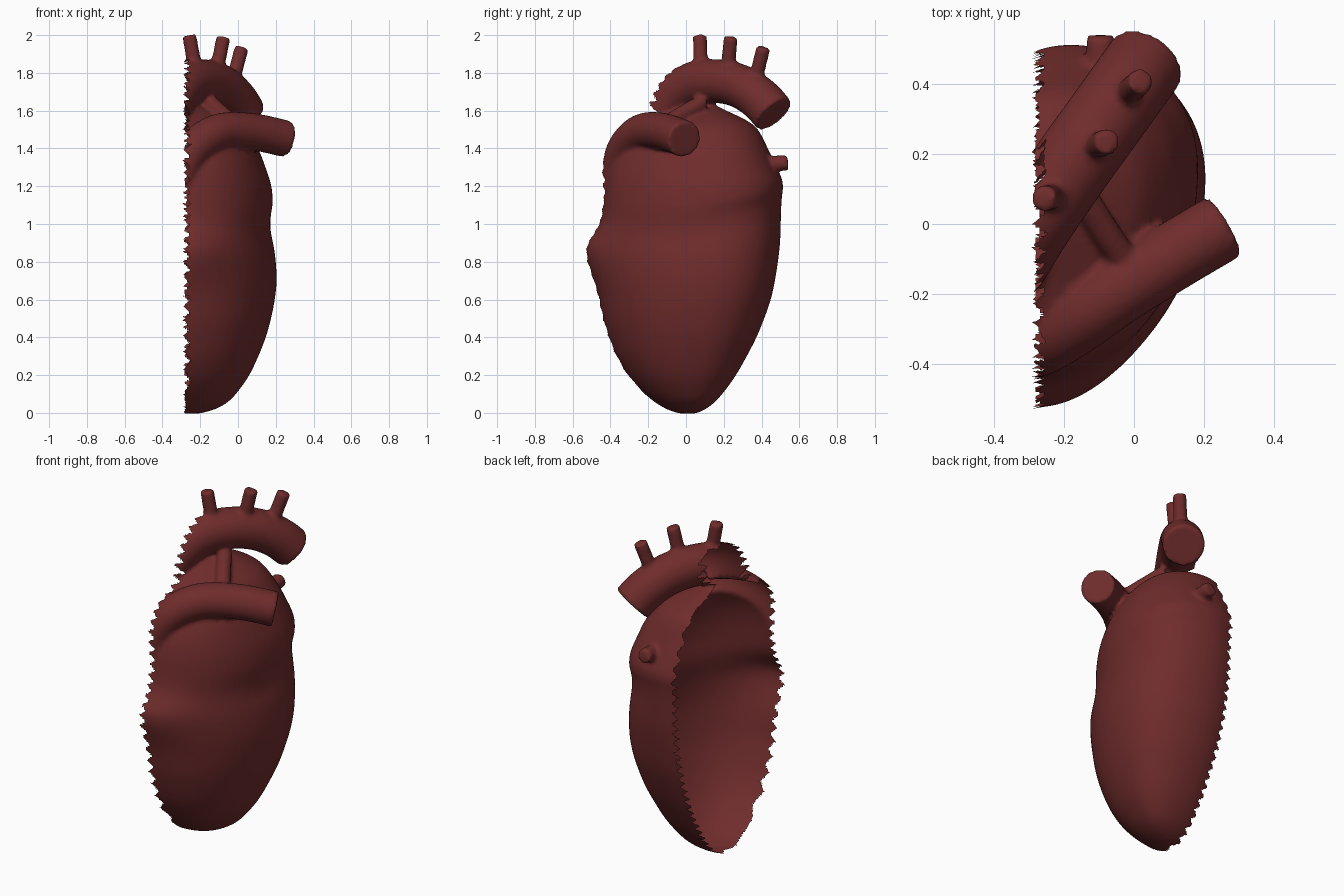
import bpy, bmesh, math
from mathutils import Vector

if "Cube" in bpy.data.objects:
    bpy.data.objects.remove(bpy.data.objects["Cube"])

CUT = -0.27          # plane where the model is left open


def spline(points, steps):
    """Catmull-Rom through the points (any dimension)."""
    out, n = [], len(points)
    for i in range(n - 1):
        p = [points[max(0, min(n - 1, i + k))] for k in (-1, 0, 1, 2)]
        for j in range(steps):
            t = j / steps
            out.append([0.5 * (2 * b + (c - a) * t + (2 * a - 5 * b + 4 * c - d) * t * t
                               + (3 * b - a - 3 * c + d) * t ** 3)
                        for a, b, c, d in zip(*p)])
    out.append(list(points[-1]))
    return out


def loft(bm, rings):
    """Closed skin over a list of rings, capped at both ends."""
    vs = [[bm.verts.new(p) for p in r] for r in rings]
    n = len(vs[0])
    for a, b in zip(vs, vs[1:]):
        for i in range(n):
            bm.faces.new((a[i], a[(i + 1) % n], b[(i + 1) % n], b[i]))
    bm.faces.new(vs[0][::-1])
    bm.faces.new(vs[-1])


def tube(bm, points, radius, sides=24):
    path = [Vector(p) for p in spline(points, 8)]
    rings = []
    for i, p in enumerate(path):
        d = path[min(i + 1, len(path) - 1)] - path[max(i - 1, 0)]
        q = d.to_track_quat('Z', 'Y')
        rings.append([p + q @ Vector((radius * math.cos(2 * math.pi * k / sides),
                                      radius * math.sin(2 * math.pi * k / sides), 0))
                      for k in range(sides)])
    loft(bm, rings)


bm = bmesh.new()

# Heart body: height, widest x, front y, back y
rows = [(-0.003, -0.2, -.03, .05), (.02, -.12, -.1, .1), (.06, -.05, -.165, .15),
        (.12, .005, -.235, .2), (.2, .06, -.305, .255), (.3, .108, -.365, .31),
        (.4, .147, -.405, .36), (.5, .175, -.435, .4), (.6, .195, -.45, .435),
        (.7, .205, -.46, .46), (.8, .198, -.468, .48), (.86, .187, -.468, .485),
        (.92, .174, -.46, .487), (.98, .171, -.45, .49), (1.04, .178, -.443, .493),
        (1.1, .184, -.437, .497), (1.2, .175, -.425, .495), (1.3, .145, -.4, .465),
        (1.4, .105, -.35, .42), (1.5, .035, -.28, .37), (1.55, -.03, -.18, .31),
        (1.595, -.12, -.08, .22), (1.63, -.2, 0, .15)]
rings = []
for z, xm, yf, yb in spline(rows, 3):
    w = xm - CUT
    s = 0.3 * w                       # section leans towards the back
    D = yb - yf
    h = (D * D - s * s) / (2 * D)
    bump = 0.058 * math.exp(-((z - .87) / (.1 if z > .87 else .19)) ** 2)
    ring = []
    for k in range(72):
        t = 2 * math.pi * k / 72
        sn, cs = math.sin(t), math.cos(t)
        y = yf + h + h * sn + s * cs
        y += 0.05 * w * max(0, sn) ** 12 - bump * max(0, -sn) ** 6
        # fuller front right shoulder
        y -= 0.24 * w * max(0, -sn) * max(0, cs)
        # groove climbs towards the back
        lift = 0.27 * max(y, 0) * math.exp(-((z - .95) / .2) ** 2)
        ring.append((CUT + w * cs, y, z + lift))
    rings.append(ring)
loft(bm, rings)

# Aortic arch
tube(bm, [(.035, .465, 1.58), (-.015, .395, 1.658), (-.087, .295, 1.725), (-.17, .18, 1.755),
          (-.257, .055, 1.748), (-.325, -.05, 1.69), (-.38, -.14, 1.57), (-.41, -.185, 1.43)], .116)
# Pulmonary trunk
tube(bm, [(.256, -.008, 1.45), (.1, -.1, 1.485), (-.05, -.195, 1.495), (-.15, -.265, 1.465),
          (-.25, -.328, 1.38), (-.31, -.35, 1.25), (-.34, -.35, 1.1)], .098)
# Three arch branches
for base, tip in (((-.045, .35, 1.69), (.02, .41, 1.935)),
                  ((-.125, .215, 1.75), (-.077, .237, 1.99)),
                  ((-.215, .08, 1.75), (-.258, .073, 1.999))):
    tube(bm, [base, tip], .038)
# Ligament between arch and trunk, and the vein stub at the back
tube(bm, [(-.03, -.1, 1.535), (-.09, -.01, 1.59), (-.15, .09, 1.645)], .042)
tube(bm, [(-.095, .38, 1.315), (-.095, .54, 1.325)], .042)

bmesh.ops.recalc_face_normals(bm, faces=bm.faces)
mesh = bpy.data.meshes.new("heart_solid")
bm.to_mesh(mesh)
bm.free()
heart = bpy.data.objects.new("heart_half", mesh)
bpy.context.collection.objects.link(heart)

# Fuse the parts and soften the joins
rm = heart.modifiers.new("fuse", 'REMESH')
rm.mode = 'VOXEL'
rm.voxel_size = 0.012
sm = heart.modifiers.new("soften", 'SMOOTH')
sm.factor = 0.5
sm.iterations = 6
bpy.context.view_layer.update()
dg = bpy.context.evaluated_depsgraph_get()
fused = bpy.data.meshes.new_from_object(heart.evaluated_get(dg))
heart.modifiers.clear()


def outside(p):
    """Left of the toothed cut; the branch tip above the arch stays whole."""
    tooth = abs(((p.z + 0.6 * p.y) / 0.065) % 1.0 - 0.5) * 2
    return p.z < 1.87 and p.x < CUT + 0.035 * (tooth - 0.5)


# Open the left side with a ragged edge
bm = bmesh.new()
bm.from_mesh(fused)
bmesh.ops.triangulate(bm, faces=bm.faces[:])
bmesh.ops.delete(bm, geom=[f for f in bm.faces if outside(f.calc_center_median())],
                 context='FACES')
for f in bm.faces:
    f.smooth = True
bm.to_mesh(fused)
bm.free()
heart.data = fused
fused.name = "heart_half"

mat = bpy.data.materials.new("dark muscle red")
mat.diffuse_color = (0.16, 0.025, 0.025, 1)
mat.use_nodes = True
mat.node_tree.nodes["Principled BSDF"].inputs["Base Color"].default_value = mat.diffuse_color
fused.materials.clear()
fused.materials.append(mat)
